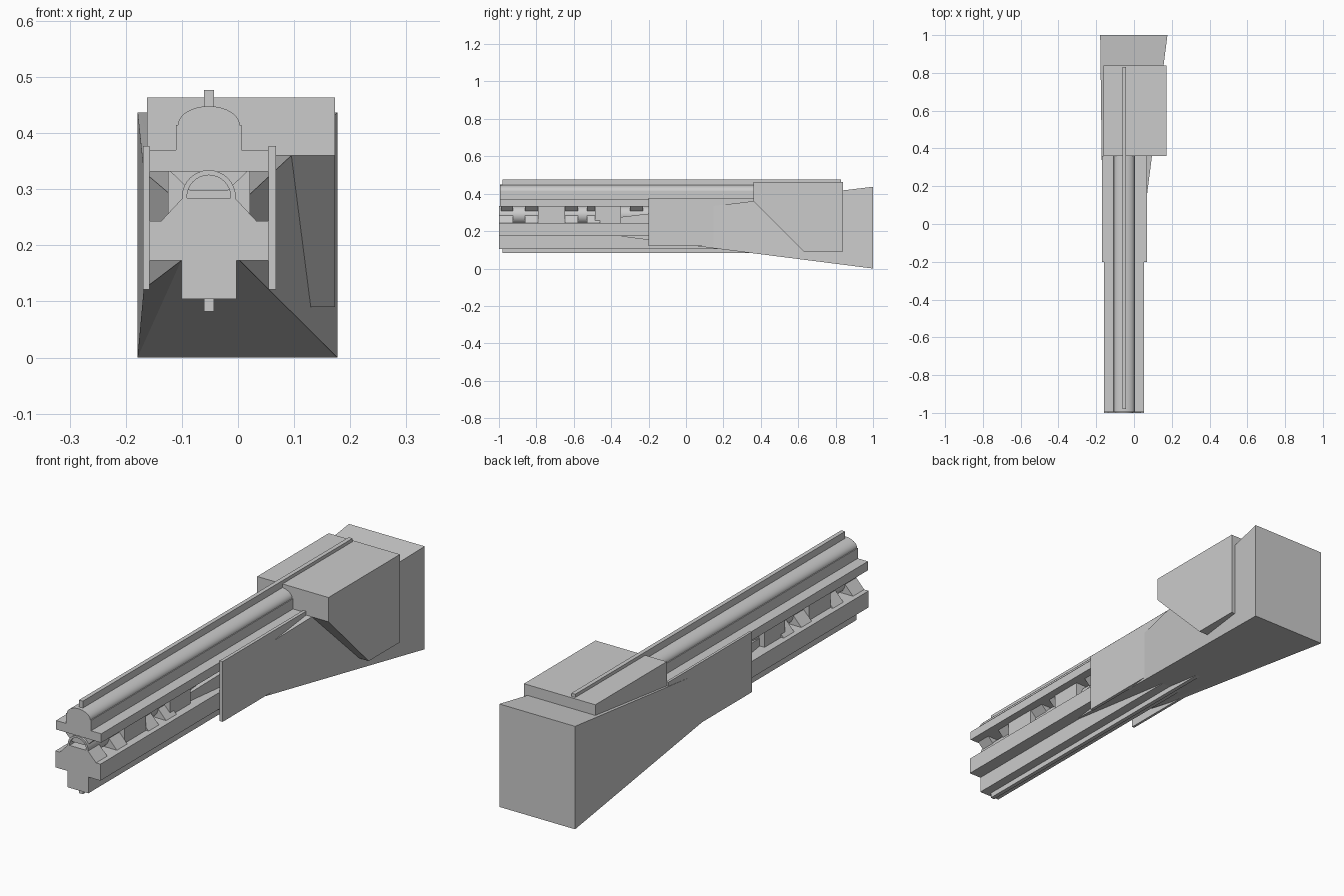
import bpy, bmesh, math

if "Cube" in bpy.data.objects:
    bpy.data.objects.remove(bpy.data.objects["Cube"])

CX = -0.052          # centre line of the barrel group
BARREL_Z = 0.286


def finish(name, bm):
    bmesh.ops.recalc_face_normals(bm, faces=bm.faces)
    me = bpy.data.meshes.new(name)
    bm.to_mesh(me)
    bm.free()
    ob = bpy.data.objects.new(name, me)
    bpy.context.collection.objects.link(ob)
    return ob


def smooth(ob):
    bpy.ops.object.select_all(action='DESELECT')
    ob.select_set(True)
    bpy.context.view_layer.objects.active = ob
    bpy.ops.object.shade_smooth_by_angle(angle=math.radians(30))


def extrude(name, pts, vec):
    bm = bmesh.new()
    face = bm.faces.new([bm.verts.new(p) for p in pts])
    res = bmesh.ops.extrude_face_region(bm, geom=[face], use_keep_orig=True)
    vs = [g for g in res['geom'] if isinstance(g, bmesh.types.BMVert)]
    bmesh.ops.translate(bm, verts=vs, vec=vec)
    return finish(name, bm)


def mirrored(name, half, y0, y1):
    """Symmetric section from (half width, z) points, run along y."""
    pts = [(CX + w, y0, z) for w, z in half]
    pts += [(CX - w, y0, z) for w, z in reversed(half) if w > 0]
    return extrude(name, pts, (0, y1 - y0, 0))


def box(name, x, y, z):
    pts = [(x[0], y[0], z[0]), (x[1], y[0], z[0]), (x[1], y[0], z[1]), (x[0], y[0], z[1])]
    return extrude(name, pts, (0, y[1] - y[0], 0))


# Upper rail with domed top
dome = [(0.055 * math.cos(a), 0.414 + 0.034 * math.sin(a))
        for a in [math.pi / 2 * i / 10 for i in range(11)]]
dome[-1] = (0, 0.448)
upper = mirrored("upper_rail", [(0.106, 0.332), (0.106, 0.37), (0.0585, 0.37),
                                (0.0585, 0.414)] + dome, -0.995, 0.5)
smooth(upper)

# Lower rail with narrow keel
mirrored("lower_rail", [(0.049, 0.104), (0.049, 0.173), (0.106, 0.173), (0.106, 0.243)], -1, 0.45)

# Thin guide strips above and below
box("top_strip", (CX - 0.009, CX + 0.009), (-0.98, 0.83), (0.44, 0.477))
box("bottom_strip", (CX - 0.009, CX + 0.009), (-0.98, 0.5), (0.082, 0.11))

# Barrel with sunken bore
bm = bmesh.new()
ring = lambda r, y: [bm.verts.new((CX + r * math.cos(i * math.tau / 32), y,
                                   BARREL_Z + r * math.sin(i * math.tau / 32))) for i in range(32)]
rings = [ring(0.048, -0.1), ring(0.048, -1), ring(0.039, -1), ring(0.039, -0.7)]
for a, b in zip(rings, rings[1:]):
    for i in range(32):
        j = (i + 1) % 32
        bm.faces.new((a[i], a[j], b[j], b[i]))
bm.faces.new(rings[0])
bm.faces.new(rings[-1])
smooth(finish("barrel", bm))

# Sloped ribs holding the barrel from above and below
for i, (y0, y1) in enumerate([(-1, -0.925), (-0.86, -0.79), (-0.647, -0.578),
                              (-0.53, -0.46), (-0.3, -0.23)]):
    if i < 4:
        mirrored(f"lower_rib_{i}", [(0.088, 0.24), (0.047, 0.284)], y0, y1)
    mirrored(f"upper_rib_{i}", [(0.034, 0.298), (0.072, 0.335)], max(y0, -0.99), y1)

# Solid blocks between the rails
for i, (y0, y1) in enumerate([(-0.79, -0.647), (-0.487, -0.348)]):
    box(f"spacer_block_{i}", (CX - 0.073, CX + 0.073), (y0, y1), (0.24, 0.335))

# Side plates
box("left_plate", (-0.169, -0.158), (-0.2, 0.36), (0.121, 0.377))
box("right_plate", (0.054, 0.068), (-0.2, 0.36), (0.121, 0.377))

# Flared rear housing
bm = bmesh.new()
for x0, x1, y, z0, z1 in [(-0.101, 0.003, -0.36, 0.173, 0.274),
                          (-0.179, 0.177, 1.0, 0.0, 0.437)]:
    for x in (x0, x1):
        for z in (z0, z1):
            bm.verts.new((x, y, z))
for z in (0.122, 0.331):
    bm.verts.new((-0.168, 0.12, z))
bmesh.ops.convex_hull(bm, input=bm.verts)
bmesh.ops.dissolve_limit(bm, angle_limit=0.005, verts=bm.verts, edges=bm.edges)
finish("rear_housing", bm)

# Receiver cover with slanted lower front
side = [(0.36, 0.463), (0.36, 0.36), (0.63, 0.09), (0.84, 0.09), (0.84, 0.463)]
extrude("receiver_cover", [(-0.162, y, z) for y, z in side], (0.335, 0, 0))
